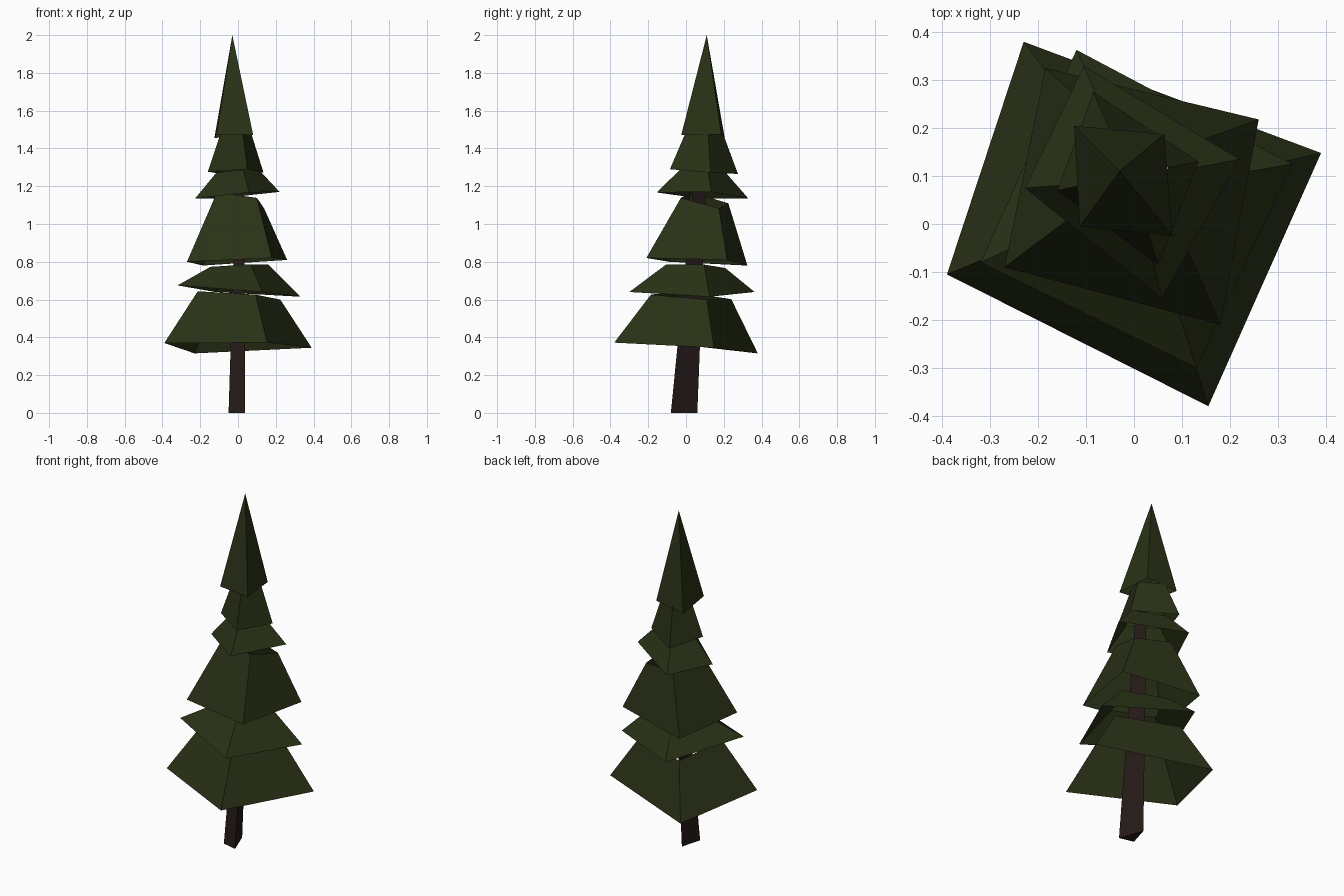
import bpy, bmesh
from mathutils import Vector

if "Cube" in bpy.data.objects:
    bpy.data.objects.remove(bpy.data.objects["Cube"])


def material(name, rgb):
    m = bpy.data.materials.new(name)
    m.diffuse_color = (*rgb, 1.0)
    m.use_nodes = True
    m.node_tree.nodes["Principled BSDF"].inputs["Base Color"].default_value = m.diffuse_color
    return m


GREEN = material("needle_green", (0.022, 0.031, 0.008))
BROWN = material("bark_brown", (0.018, 0.010, 0.008))


def loft(name, lower, upper, mat, capped=False):
    """Flat-sided shell between two counter-clockwise rings."""
    bm = bmesh.new()
    lo = [bm.verts.new(p) for p in lower]
    up = [bm.verts.new(p) for p in upper]
    n = len(lo)
    for i in range(n):
        j = (i + 1) % n
        bm.faces.new((lo[i], lo[j], up[j], up[i]))
    if capped:
        bm.faces.new(lo[::-1])
        bm.faces.new(up)
    bmesh.ops.remove_doubles(bm, verts=bm.verts, dist=1e-5)
    mesh = bpy.data.meshes.new(name)
    bm.to_mesh(mesh)
    bm.free()
    mesh.materials.append(mat)
    obj = bpy.data.objects.new(name, mesh)
    bpy.context.collection.objects.link(obj)
    return obj


def tier(name, corners, top, taper, lift_right=0.0, lift_back=0.0):
    """Open skirt of branches; corners run left, front, right, back.
    The upper rim is the lower one shrunk about 'top', with a small extra tilt."""
    base = [Vector(c) for c in corners]
    centre = sum(base, Vector()) / 4
    lifts = (-lift_right, -lift_back, lift_right, lift_back)
    rim = [Vector(top) + taper * (b - centre) + Vector((0, 0, l))
           for b, l in zip(base, lifts)]
    loft(name, base, rim, GREEN)


# Leaning three-sided trunk
loft("trunk",
     [(-0.05, -0.06, 0), (0.037, -0.08, 0), (-0.015, 0.06, 0)],
     [(-0.005, 0.07, 1.42), (0.032, 0.06, 1.42), (0.008, 0.115, 1.42)],
     BROWN, capped=True)

# Branch skirts, bottom to top
tier("branch_tier_1",
     [(-0.39, -0.105, 0.37), (0.155, -0.38, 0.372), (0.39, 0.148, 0.345), (-0.23, 0.38, 0.315)],
     (-0.005, 0.033, 0.618), 0.56, -0.015, 0.004)
tier("branch_tier_2",
     [(-0.32, -0.08, 0.675), (0.13, -0.30, 0.64), (0.33, 0.125, 0.615), (-0.12, 0.363, 0.64)],
     (0.007, 0.05, 0.778), 0.47, 0.02, -0.01)
tier("branch_tier_3",
     [(-0.27, -0.09, 0.80), (0.18, -0.21, 0.82), (0.26, 0.218, 0.81), (-0.185, 0.325, 0.78)],
     (0.014, 0.10, 1.125), 0.47, -0.045, -0.005)
tier("branch_tier_4",
     [(-0.227, 0.075, 1.135), (0.058, -0.155, 1.167), (0.22, 0.135, 1.17), (-0.105, 0.33, 1.135)],
     (-0.008, 0.094, 1.28), 0.50)
tier("branch_tier_5",
     [(-0.16, 0.07, 1.277), (0.05, -0.085, 1.29), (0.135, 0.13, 1.272), (-0.085, 0.275, 1.265)],
     (-0.012, 0.10, 1.48), 0.55)
# Pointed top
tier("tree_tip",
     [(-0.113, -0.005, 1.475), (0.08, -0.025, 1.472), (0.063, 0.187, 1.475), (-0.125, 0.205, 1.455)],
     (-0.03, 0.11, 2.0), 0.0)
